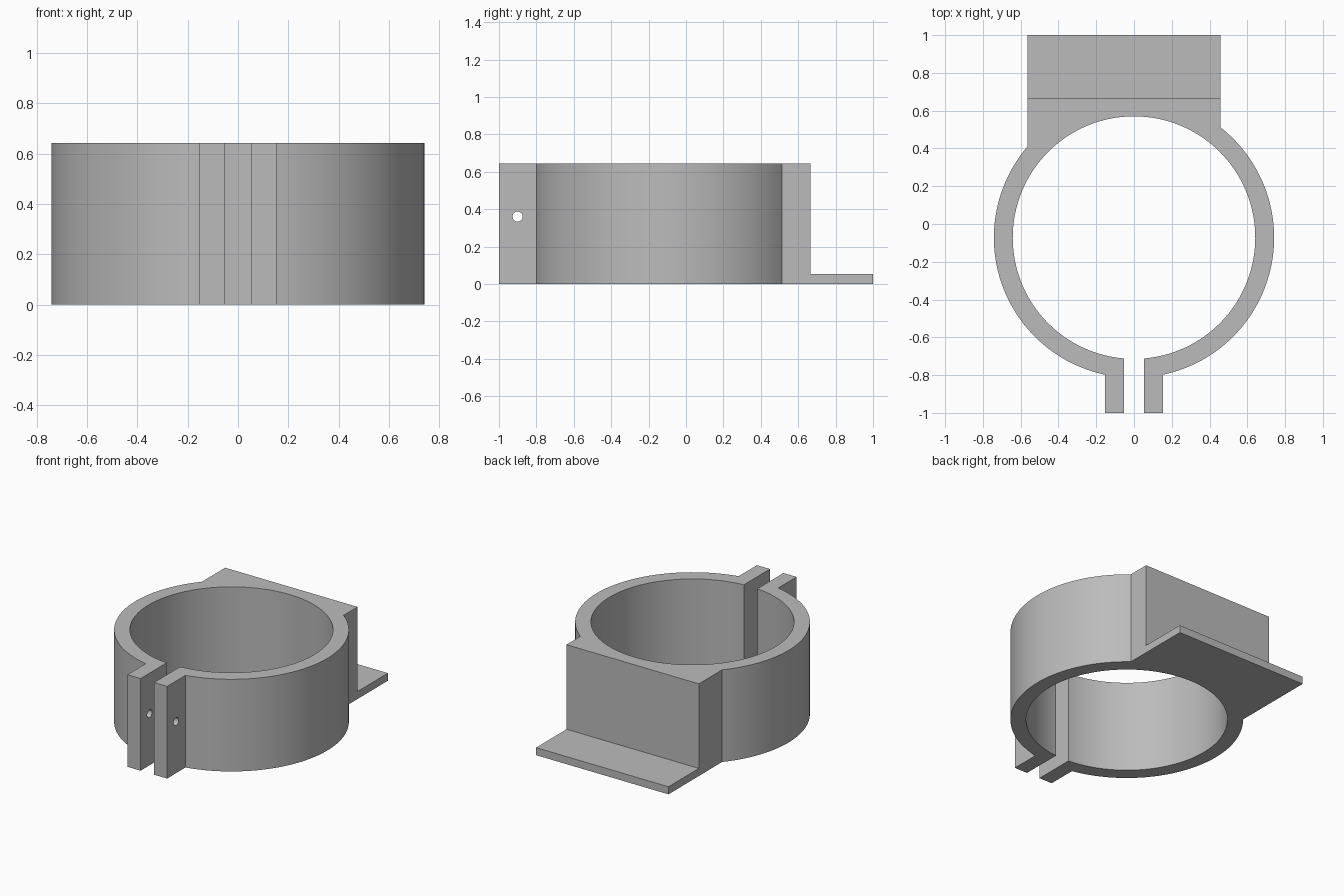
import bpy, bmesh
from math import sin, cos, acos, asin, pi
from mathutils import Matrix

default = bpy.data.objects.get("Cube")
if default:
    bpy.data.objects.remove(default, do_unlink=True)

CY, R_OUT, R_IN = -0.072, 0.742, 0.642       # ring centre and radii
HEIGHT, PLATE_H = 0.643, 0.053
X_LEFT, X_RIGHT, Y_BLOCK = 0.457, -0.565, 0.665
GAP, TAB = 0.052, 0.153                      # inner and outer faces of the clamp tabs

grey = bpy.data.materials.new("plain grey")
grey.use_nodes = True
grey.diffuse_color = (0.5, 0.5, 0.5, 1)
grey.node_tree.nodes["Principled BSDF"].inputs["Base Color"].default_value = (0.5, 0.5, 0.5, 1)


def arc(radius, start, end, steps):
    angles = [start + (end - start) * i / steps for i in range(steps + 1)]
    return [(radius * cos(a), CY + radius * sin(a)) for a in angles]


def extrude(name, outline, height):
    bm = bmesh.new()
    face = bm.faces.new([bm.verts.new((x, y, 0)) for x, y in outline])
    new = bmesh.ops.extrude_face_region(bm, geom=[face])["geom"]
    bmesh.ops.translate(bm, vec=(0, 0, height),
                        verts=[v for v in new if isinstance(v, bmesh.types.BMVert)])
    bmesh.ops.recalc_face_normals(bm, faces=bm.faces)
    return finish(name, bm)


def finish(name, bm):
    mesh = bpy.data.meshes.new(name)
    bm.to_mesh(mesh)
    bm.free()
    mesh.materials.append(grey)
    obj = bpy.data.objects.new(name, mesh)
    bpy.context.collection.objects.link(obj)
    return obj


# Split ring with clamp tabs at the front and a flat mounting block behind
tab_a, gap_a = asin(TAB / R_OUT), asin(GAP / R_IN)
outline = [(GAP, -1), (TAB, -1)]
outline += arc(R_OUT, tab_a - pi / 2, acos(X_LEFT / R_OUT), 48)
outline += [(X_LEFT, Y_BLOCK), (X_RIGHT, Y_BLOCK)]
outline += arc(R_OUT, acos(X_RIGHT / R_OUT), 1.5 * pi - tab_a, 48)
outline += [(-TAB, -1), (-GAP, -1)]
outline += arc(R_IN, 1.5 * pi - gap_a, gap_a - pi / 2, 120)
clamp = extrude("clamp_ring", outline, HEIGHT)

# Screw hole through both tabs
bm = bmesh.new()
bmesh.ops.create_cone(bm, cap_ends=True, segments=32, radius1=0.027, radius2=0.027, depth=0.5,
                      matrix=Matrix.Translation((0, -0.9, 0.36)) @ Matrix.Rotation(pi / 2, 4, "Y"))
cutter = finish("screw_hole_cutter", bm)
cutter.hide_render = True
cut = clamp.modifiers.new("screw_hole", "BOOLEAN")
cut.operation, cut.solver, cut.object = "DIFFERENCE", "EXACT", cutter
bpy.context.view_layer.objects.active = clamp
clamp.select_set(True)
bpy.ops.object.modifier_apply(modifier=cut.name)
bpy.data.objects.remove(cutter, do_unlink=True)
bpy.ops.object.shade_smooth_by_angle(angle=pi / 9)

# Thin foot plate behind the block
extrude("foot_plate", [(X_RIGHT, Y_BLOCK), (X_LEFT, Y_BLOCK), (X_LEFT, 1), (X_RIGHT, 1)], PLATE_H)
